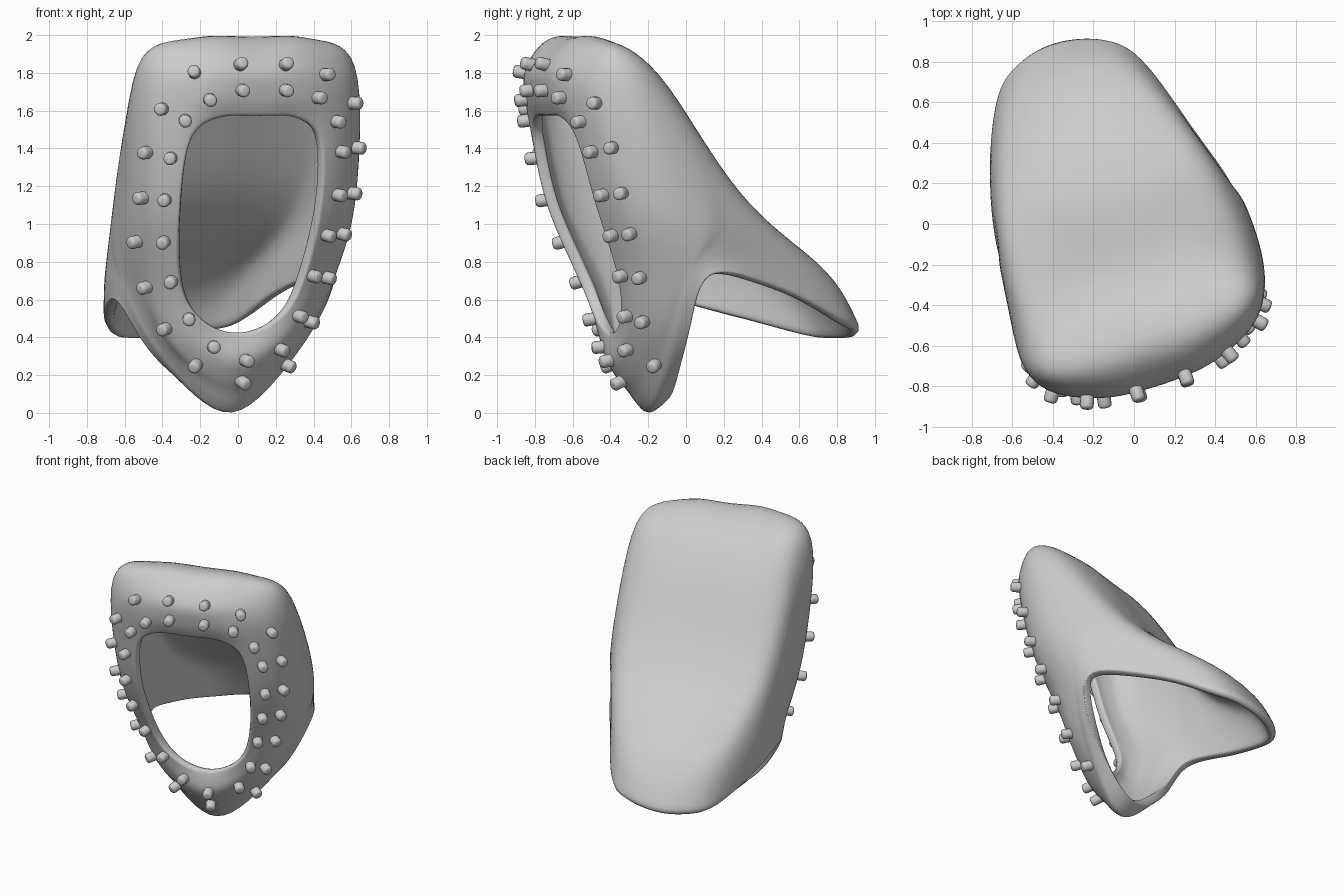
import bpy, bmesh, math
from mathutils import Vector, Matrix
from mathutils.bvhtree import BVHTree

if "Cube" in bpy.data.objects:
    bpy.data.objects.remove(bpy.data.objects["Cube"])

YAW, SHIFT, ROLL = math.radians(16), -0.085, 0.13

# Strips running outward from the face opening to the neck edge, from the top
# centre round to the chin (right half, in the hood's frame: side, depth, height)
FACE = [
    [(0, -.74, 1.565), (0, -.785, 1.68), (0, -.785, 1.84)],
    [(.2, -.72, 1.555), (.24, -.765, 1.68), (.27, -.745, 1.85)],
    [(.34, -.68, 1.44), (.43, -.68, 1.57), (.535, -.625, 1.72)],
    [(.37, -.59, 1.1), (.47, -.555, 1.12), (.575, -.475, 1.14)],
    [(.32, -.45, .7), (.41, -.41, .71), (.5, -.325, .7)],
    [(.21, -.4, .5), (.27, -.375, .42), (.33, -.31, .37)],
    [(0, -.38, .43), (0, -.4, .29), (0, -.345, .18)],
]
BACK = [
    [(0, -.58, 1.995), (0, -.22, 1.8), (0, .22, 1.15), (0, .77, .735), (0, .98, .42)],
    [(.3, -.56, 1.99), (.33, -.22, 1.79), (.33, .22, 1.145), (.28, .73, .735), (.23, .93, .43)],
    [(.59, -.49, 1.85), (.57, -.27, 1.72), (.535, .17, 1.13), (.44, .58, .745), (.38, .79, .455)],
    [(.65, -.3, 1.13), (.64, -.06, 1.04), (.6, .1, .93), (.56, .27, .78), (.52, .42, .61)],
    [(.565, -.22, .71), (.595, -.14, .72), (.605, -.1, .72), (.61, -.06, .71), (.615, -.02, .69)],
    [(.36, -.25, .34), (.38, -.2, .33), (.4, -.16, .32), (.41, -.12, .32), (.415, -.09, .32)],
    [(0, -.28, .1), (0, -.23, .03), (0, -.18, -.01), (0, -.12, .02), (0, -.07, .07)],
]


def to_world(p):
    u, v, z = p
    u -= .04 * min(1, max(0, v / .3))
    q = Matrix.Rotation(YAW, 3, 'Z') @ Vector((u + SHIFT, v, 0))
    return Vector((q.x, q.y, z + ROLL * u * max(0, 1 - z / 1.6)))


def left_side(strip):
    """Mirror a strip; the left cheek sits further forward and its neck edge lower."""
    out = []
    for i, (u, v, z) in enumerate(strip):
        if i < 2:
            wide = (-.04, -.02)[i] if z > .6 else 0
        else:
            wide = -.025 if i < 4 and z > 1.4 else .025 if i > 2 and z < 1.2 else 0
        fwd = .08 * u if i < 4 and z > .9 else 0
        drop = .05 * max(0, i - 4) / 3 if .4 < z < .8 and u > .5 else 0
        out.append((-u + wide, v - fwd, z - drop))
    return out


def smooth_path(pts, steps, closed):
    """Spline through the points."""
    n, out = len(pts), []
    get = (lambda i: pts[i % n]) if closed else (lambda i: pts[min(max(i, 0), n - 1)])
    for i in range(n if closed else n - 1):
        a, b, c, d = (get(i + k) for k in (-1, 0, 1, 2))
        for s in range(steps):
            t = s / steps
            out.append(0.5 * (2 * b + (c - a) * t + (2 * a - 5 * b + 4 * c - d) * t * t
                              + (3 * b - a - 3 * c + d) * t ** 3))
    if not closed:
        out.append(pts[-1].copy())
    return out


def make_object(name, bm):
    me = bpy.data.meshes.new(name)
    bm.to_mesh(me)
    bm.free()
    ob = bpy.data.objects.new(name, me)
    bpy.context.collection.objects.link(ob)
    for p in me.polygons:
        p.use_smooth = True
    return ob


# Hood shell
right = [f + b for f, b in zip(FACE, BACK)]
left = [left_side(s) for s in right[-2:0:-1]]
strips = [smooth_path([to_world(p) for p in s], 4, False) for s in right + left]
rings = [smooth_path(list(r), 4, True) for r in zip(*strips)]
bm = bmesh.new()
grid = [[bm.verts.new(p) for p in r] for r in rings]
n = len(grid[0])
for r0, r1 in zip(grid, grid[1:]):
    for j in range(n):
        bm.faces.new((r0[j], r1[j], r1[(j + 1) % n], r0[(j + 1) % n]))
bm.normal_update()
if max(bm.faces, key=lambda f: f.calc_center_median().z).normal.z < 0:
    bmesh.ops.reverse_faces(bm, faces=bm.faces[:])
    bm.normal_update()
surface = BVHTree.FromBMesh(bm)
hood = make_object("hood_shell", bm)
wall = hood.modifiers.new("wall", 'SOLIDIFY')
wall.thickness, wall.offset = 0.06, -1
rounding = hood.modifiers.new("rounding", 'SUBSURF')
rounding.levels = rounding.render_levels = 1

# Two rings of studs around the face opening (front view x, z)
INNER = [(-.15, 1.66), (.02, 1.71), (.25, 1.71), (.42, 1.67), (.53, 1.54), (.56, 1.38), (.54, 1.15),
         (.49, .93), (.43, .71), (.35, .5), (.22, .34), (.04, .28), (-.13, .35), (-.26, .5),
         (-.35, .7), (-.39, .91), (-.385, 1.13), (-.355, 1.35), (-.28, 1.55)]
OUTER = [(-.23, 1.8), (.01, 1.84), (.25, 1.84), (.46, 1.79), (.62, 1.64), (.65, 1.4), (.62, 1.16),
         (.57, .94), (.51, .7), (.41, .47), (.25, .26), (.02, .17), (-.22, .26), (-.38, .45),
         (-.48, .67), (-.53, .91), (-.5, 1.14), (-.48, 1.38), (-.4, 1.61)]


def make_studs(name, spots, back):
    bm = bmesh.new()
    for x, z in spots:
        if x < .3 or z > 1.7:
            hit, nor, _, _ = surface.ray_cast(Vector((x, -2, z)), Vector((0, 1, 0)))
        else:
            y = -.364 + .35 * x - .287 * z + back + .1 * x
            hit, nor, _, _ = surface.find_nearest(Vector((x, y, z)))
        # studs lean towards the horizontal
        turn = Vector((nor.x, nor.y, nor.z * .6)).to_track_quat('Z', 'Y').to_matrix().to_4x4()
        bmesh.ops.create_cone(bm, cap_ends=True, segments=16, radius1=.034, radius2=.034, depth=.09,
                              matrix=Matrix.Translation(hit + nor * .015) @ turn)
    rims = [e for e in bm.edges if any(len(f.verts) > 4 for f in e.link_faces)]
    bmesh.ops.bevel(bm, geom=rims, offset=.018, segments=3, profile=.5, affect='EDGES')
    make_object(name, bm)


make_studs("inner_studs", INNER, 0)
make_studs("outer_studs", OUTER, .07)
